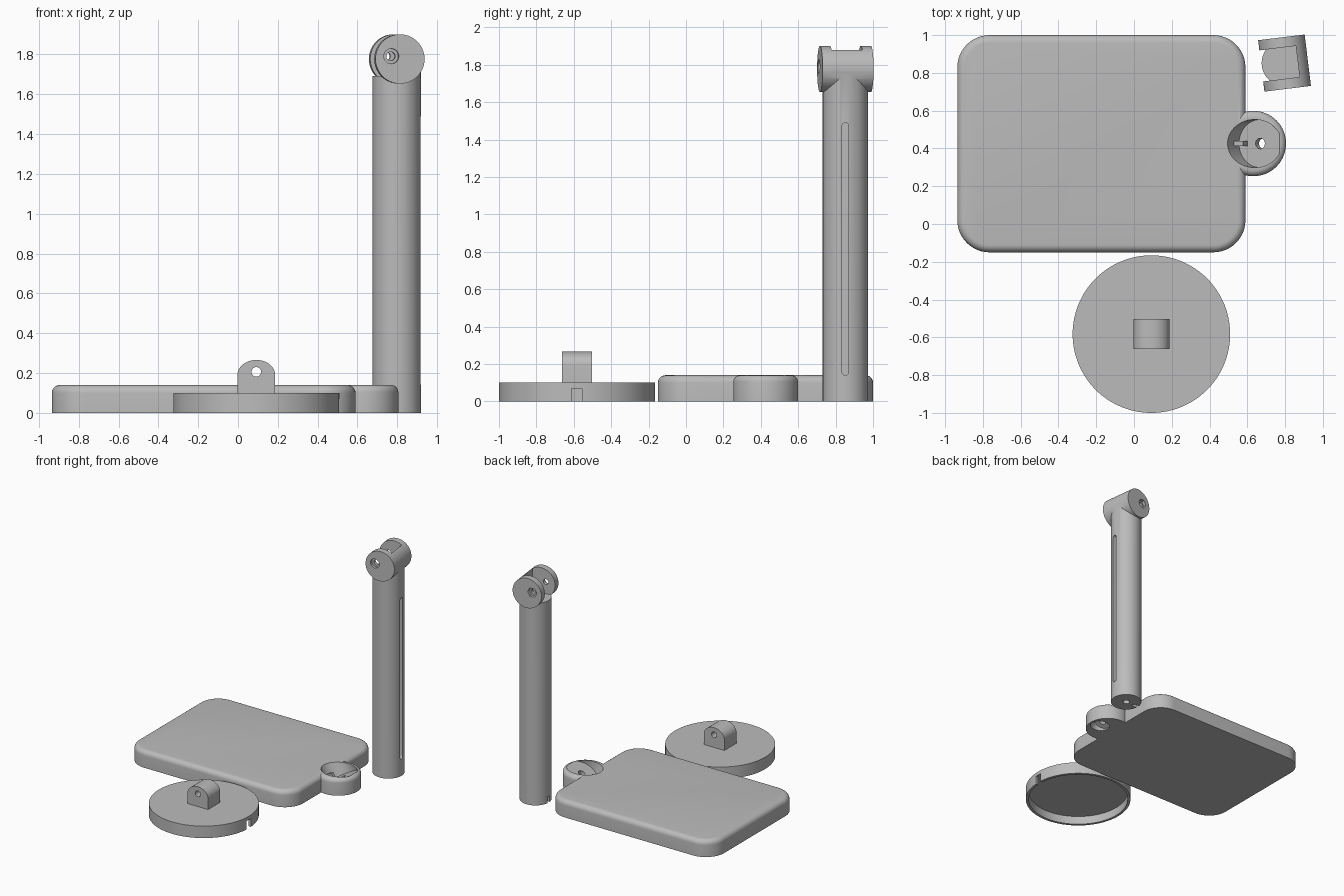
import bpy, bmesh, math
from mathutils import Matrix, Vector

cube = bpy.data.objects.get("Cube")
if cube:
    bpy.data.objects.remove(cube, do_unlink=True)

grey = bpy.data.materials.new("plain grey")
grey.use_nodes = True
COLOUR = (0.5, 0.5, 0.5, 1)
grey.diffuse_color = COLOUR
for node in grey.node_tree.nodes:
    if node.type == 'BSDF_PRINCIPLED':
        node.inputs["Base Color"].default_value = COLOUR


def place(x=0, y=0, z=0, axis='Z', angle=0):
    return Matrix.Translation((x, y, z)) @ Matrix.Rotation(math.radians(angle), 4, axis)


LIE_Y = Matrix.Rotation(math.radians(90), 4, 'X')   # local z -> world -y
LIE_X = Matrix.Rotation(math.radians(90), 4, 'Y')   # local z -> world +x


def prism(name, outline, z0, z1, matrix=Matrix(), round_top=0):
    """Extrude an outline along local z, optionally rounding the top rim."""
    bm = bmesh.new()
    base = bm.faces.new([bm.verts.new((x, y, z0)) for x, y in outline])
    out = bmesh.ops.extrude_face_region(bm, geom=[base])
    top = [g for g in out["geom"] if isinstance(g, bmesh.types.BMVert)]
    bmesh.ops.translate(bm, verts=top, vec=(0, 0, z1 - z0))
    if round_top:
        rim = [e for e in bm.edges if all(v in top for v in e.verts)]
        bmesh.ops.bevel(bm, geom=rim, offset=round_top, segments=6,
                        profile=0.5, affect='EDGES')
    bmesh.ops.recalc_face_normals(bm, faces=bm.faces)
    bm.transform(matrix)
    mesh = bpy.data.meshes.new(name)
    bm.to_mesh(mesh)
    bm.free()
    mesh.materials.append(grey)
    obj = bpy.data.objects.new(name, mesh)
    bpy.context.collection.objects.link(obj)
    return obj


def arc(cx, cy, rx, ry, start, end, steps):
    angles = [math.radians(start + (end - start) * i / steps) for i in range(steps + 1)]
    return [(cx + rx * math.cos(a), cy + ry * math.sin(a)) for a in angles]


def circle(r, sides=64):
    return arc(0, 0, r, r, 0, 360, sides)[:-1]


def rectangle(x0, x1, y0, y1):
    return [(x0, y0), (x1, y0), (x1, y1), (x0, y1)]


def rounded_rectangle(x0, x1, y0, y1, r, steps=12):
    corners = [(x1 - r, y1 - r), (x0 + r, y1 - r), (x0 + r, y0 + r), (x1 - r, y0 + r)]
    return [p for i, (x, y) in enumerate(corners)
            for p in arc(x, y, r, r, 90 * i, 90 * i + 90, steps)]


def combine(target, operation, *others):
    for other in others:
        other.hide_render = True
        mod = target.modifiers.new(operation.lower(), 'BOOLEAN')
        mod.operation, mod.solver, mod.object = operation, 'EXACT', other
        bpy.context.view_layer.objects.active = target
        bpy.ops.object.modifier_apply(modifier=mod.name)
        bpy.data.objects.remove(other, do_unlink=True)


def smooth(obj):
    bpy.ops.object.select_all(action='DESELECT')
    obj.select_set(True)
    bpy.context.view_layer.objects.active = obj
    bpy.ops.object.shade_smooth_by_angle(angle=math.radians(30))


# Base plate with a tilted socket on its side
base = prism("base_plate", rounded_rectangle(-0.935, 0.59, -0.15, 1.0, 0.17), 0, 0.14,
             round_top=0.04)
cup_x, cup_y = 0.632, 0.426
combine(base, 'UNION',
        prism("socket_wall", circle(0.173), 0, 0.14, place(cup_x, cup_y), round_top=0.035))
tilt = place(0.668, cup_y, 0.085, 'Y', -28)
combine(base, 'DIFFERENCE',
        prism("socket_bore", circle(0.127), 0, 0.4, tilt),
        prism("screw_recess", circle(0.07), -0.3, -0.04, tilt),
        prism("screw_hole", circle(0.028, 32), -0.1, 0.1, tilt))
combine(base, 'UNION',
        prism("socket_key", rectangle(-0.135, -0.075, -0.013, 0.013), -0.01, 0.055, tilt))
smooth(base)

# Hollow round head with a side notch and a hinge lug
head_x, head_y = 0.092, -0.583
head = prism("round_head", circle(0.417, 128), 0, 0.1, place(head_x, head_y))
lug_outline = ([(-0.095, 0.09)] + [(0.095, 0.09)]
               + arc(0, 0.19, 0.095, 0.076, 0, 180, 24))
combine(head, 'UNION',
        prism("hinge_lug", lug_outline, -0.08, 0.08, place(head_x, head_y) @ LIE_Y))
combine(head, 'DIFFERENCE',
        prism("head_hollow", circle(0.395, 128), -0.1, 0.07, place(head_x, head_y)),
        prism("cable_notch", rectangle(0.36, 0.5, -0.028, 0.028), -0.1, 0.07,
              place(head_x, head_y)),
        prism("lug_hole", circle(0.024, 32), -0.2, 0.2, place(head_x, head_y, 0.206) @ LIE_Y))
smooth(head)

# Upright pole topped by a slightly turned fork
pole_x, pole_y, fork_z = 0.797, 0.852, 1.777
foot = place(pole_x, pole_y)
fork = place(pole_x, pole_y, fork_z, 'Z', 7)
pole = prism("pole", circle(0.121, 96), 0, fork_z, foot)
combine(pole, 'UNION', prism("fork", circle(0.124, 96), -0.137, 0.137, fork @ LIE_Y))
pin = fork @ Matrix.Translation(Vector((-0.044, 0, 0.014))) @ LIE_Y
combine(pole, 'DIFFERENCE',
        prism("fork_gap", rectangle(-0.2, 0.07, -0.083, 0.083), -0.085, 0.2, fork),
        prism("pin_hole", circle(0.022, 32), -0.2, 0.2, pin),
        prism("bolt_recess", circle(0.038, 32), 0.112, 0.2, pin),
        prism("nut_recess", circle(0.04, 6), -0.2, -0.112, pin),
        prism("cable_groove", rounded_rectangle(-1.49, -0.14, -0.018, 0.018, 0.0179, 6),
              0.075, 0.2, foot @ LIE_X),
        prism("foot_hole", circle(0.027, 32), -0.1, 0.12, foot),
        prism("key_slot", rectangle(-0.2, -0.07, -0.016, 0.016), -0.1, 0.05, foot))
smooth(pole)
